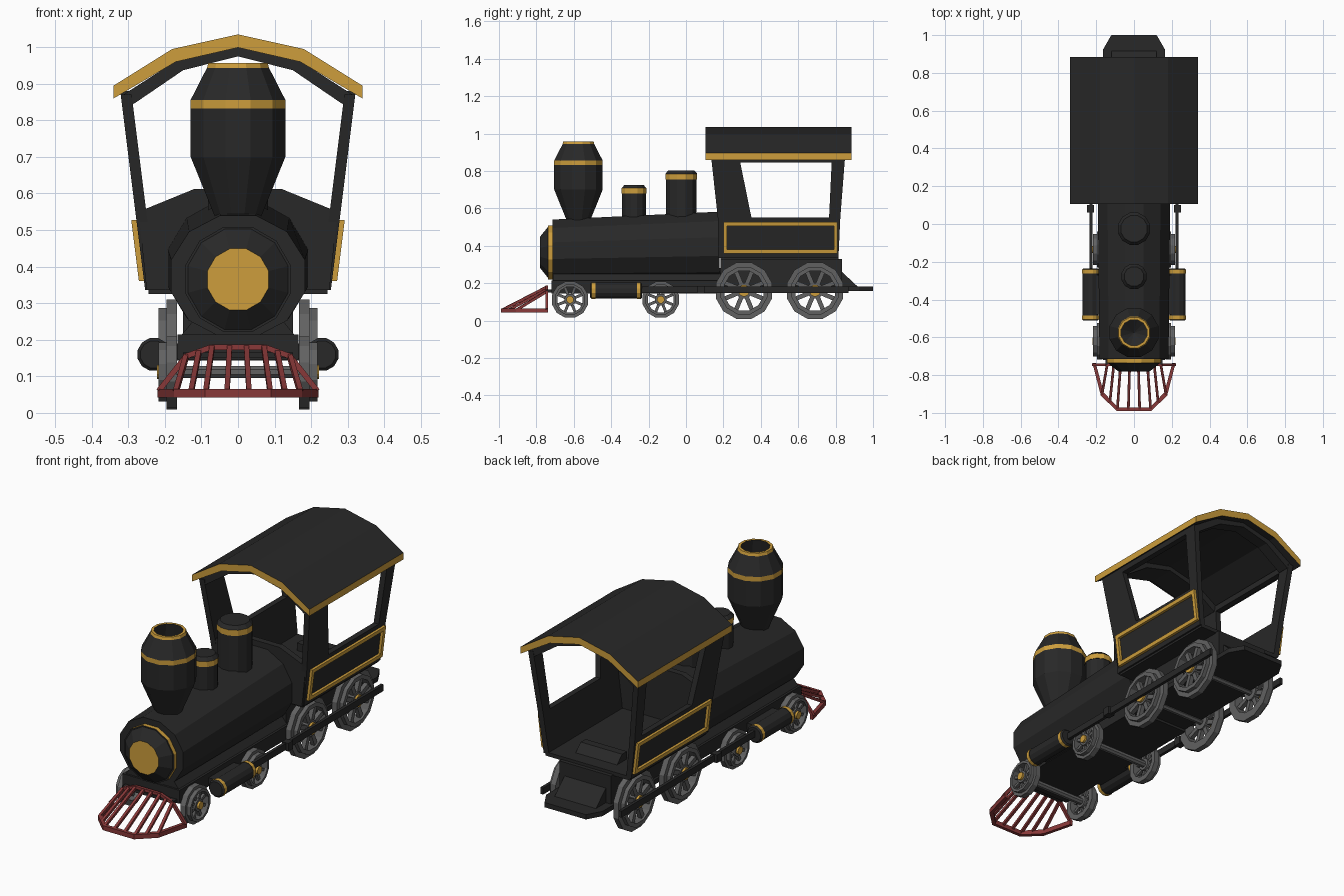
import bpy, bmesh, math
from mathutils import Vector

if "Cube" in bpy.data.objects:
    bpy.data.objects.remove(bpy.data.objects["Cube"])

COLORS = [("black paint", (0.021, 0.021, 0.021)), ("gold trim", (0.61, 0.34, 0.045)),
          ("grey steel", (0.12, 0.12, 0.12)), ("red paint", (0.25, 0.04, 0.04))]
BLACK, GOLD, GREY, RED = range(4)
MATS = []
for label, rgb in COLORS:
    m = bpy.data.materials.new(label)
    m.diffuse_color = (*rgb, 1)
    m.use_nodes = True
    m.node_tree.nodes["Principled BSDF"].inputs["Base Color"].default_value = m.diffuse_color
    MATS.append(m)


def finish(name, bm):
    bmesh.ops.remove_doubles(bm, verts=bm.verts, dist=0.0002)
    bmesh.ops.recalc_face_normals(bm, faces=bm.faces)
    me = bpy.data.meshes.new(name)
    bm.to_mesh(me)
    bm.free()
    for m in MATS:
        me.materials.append(m)
    ob = bpy.data.objects.new(name, me)
    bpy.context.collection.objects.link(ob)
    return ob


def skin(bm, lo, hi, mat):
    """Solid between two matching outlines."""
    a = [bm.verts.new(p) for p in lo]
    b = [bm.verts.new(p) for p in hi]
    n = len(a)
    faces = [bm.faces.new(a), bm.faces.new(b)]
    faces += [bm.faces.new((a[i], a[(i + 1) % n], b[(i + 1) % n], b[i])) for i in range(n)]
    for f in faces:
        f.material_index = mat


def place(axis, t, u, v):
    return {"x": (t, u, v), "y": (u, t, v), "z": (u, v, t)}[axis]


def prism(bm, axis, pts, t0, t1, mat=BLACK):
    skin(bm, [place(axis, t0, *p) for p in pts], [place(axis, t1, *p) for p in pts], mat)


def box(bm, x0, x1, y0, y1, z0, z1, mat=BLACK):
    prism(bm, "z", [(x0, y0), (x1, y0), (x1, y1), (x0, y1)], z0, z1, mat)


def bar(bm, p, q, w, mat):
    p, q = Vector(p), Vector(q)
    d = (q - p).normalized()
    s = d.cross(Vector((0, 0, 1)) if abs(d.z) < 0.9 else Vector((0, 1, 0))).normalized() * w / 2
    u = s.cross(d)
    off = (s + u, s - u, -s - u, u - s)
    skin(bm, [p + o for o in off], [q + o for o in off], mat)


def lathe(bm, axis, center, profile, n=12, mirror=1):
    """Profile rows are (position along axis, radius, colour of the next band)."""
    c = Vector(center)
    rings = []
    for t, r, _ in profile:
        ang = [2 * math.pi * (i + 0.5) / n for i in range(n)]
        rings.append([bm.verts.new(c + Vector(place(axis, t * mirror, r * math.cos(a), r * math.sin(a))))
                      for a in ang])
    for k in range(len(rings) - 1):
        for i in range(n):
            j = (i + 1) % n
            f = bm.faces.new((rings[k][i], rings[k][j], rings[k + 1][j], rings[k + 1][i]))
            f.material_index = profile[k][2]


def side_slab(bm, s, pts, out0, out1, mat=BLACK):
    """Slab lying on the leaning cab side; pts are (y, z)."""
    def pt(y, z, o):
        return (s * (0.254 + (z - 0.336) * 0.125 + o), y, z)
    skin(bm, [pt(y, z, out0) for y, z in pts], [pt(y, z, out1) for y, z in pts], mat)


# Boiler: wide barrel rising slightly to the rear
bm = bmesh.new()
lathe(bm, "y", (0, 0, 0.374), [(-0.715, 0, 0), (-0.715, 0.172, 0), (0.18, 0.193, 0), (0.18, 0, 0)])
for v in bm.verts:
    v.co.x *= 1.1 if v.co.y < 0 else 1.03
    if v.co.y > 0:
        v.co.z += 0.022
finish("boiler", bm)

# Front door with gold disc and ring
bm = bmesh.new()
lathe(bm, "y", (0, 0, 0.365), [(-0.78, 0, GOLD), (-0.78, 0.087, BLACK), (-0.737, 0.142, BLACK),
                               (-0.737, 0.149, GOLD), (-0.712, 0.149, GOLD), (-0.712, 0, GOLD)])
finish("boiler_door", bm)

# Smokestack, hollow at the top
bm = bmesh.new()
lathe(bm, "z", (0, -0.575, 0), [(0.50, 0.065, 0), (0.54, 0.067, 0), (0.70, 0.134, 0), (0.832, 0.134, GOLD),
      (0.856, 0.134, 0), (0.943, 0.088, GOLD), (0.957, 0.084, GOLD), (0.957, 0.07, 0),
      (0.86, 0.085, 0), (0.80, 0, 0)])
finish("smokestack", bm)

# Steam domes
for name, y, r, g0, g1, top in (("small_dome", -0.278, 0.069, 0.68, 0.708, 0.725),
                                ("large_dome", -0.025, 0.088, 0.755, 0.785, 0.803)):
    bm = bmesh.new()
    lathe(bm, "z", (0, y, 0), [(0.5, r - 0.003, 0), (g0, r - 0.003, 0), (g0, r, GOLD), (g1, r, 0),
                               (top, r - 0.016, 0), (top, 0, 0)])
    finish(name, bm)

# Chassis, firebox and rear deck with cut corners
bm = bmesh.new()
box(bm, -0.165, 0.165, -0.72, 0.2, 0.145, 0.215)
prism(bm, "y", [(-0.165, 0.2), (0.165, 0.2), (0.1, 0.28), (-0.1, 0.28)], -0.71, 0.19)
prism(bm, "z", [(-0.163, 0.19), (0.163, 0.19), (0.163, 0.925), (0.12, 1.0), (-0.12, 1.0), (-0.163, 0.925)],
      0.158, 0.183)
box(bm, -0.15, 0.15, 0.185, 0.835, 0.18, 0.33)
finish("chassis", bm)

# Cab floor and sloped rear hump
bm = bmesh.new()
box(bm, -0.245, 0.245, 0.185, 0.815, 0.325, 0.345)
prism(bm, "x", [(0.66, 0.18), (0.66, 0.385), (0.70, 0.385), (0.92, 0.18)], -0.12, 0.12)
finish("cab_floor", bm)

# Cab front wall
bm = bmesh.new()
prism(bm, "y", [(-0.25, 0.336), (0.25, 0.336), (0.272, 0.55), (0.12, 0.612), (-0.12, 0.612), (-0.272, 0.55)],
      0.172, 0.205)
finish("cab_front_wall", bm)

# Cab sides: lower wall, pillars, top beam, gold framed panel
for s, label in ((-1, "left"), (1, "right")):
    bm = bmesh.new()
    for quad in ([(0.185, 0.336), (0.815, 0.336), (0.825, 0.55), (0.17, 0.55)],
                 [(0.17, 0.55), (0.35, 0.55), (0.285, 0.87), (0.135, 0.87)],
                 [(0.765, 0.55), (0.825, 0.55), (0.85, 0.87), (0.78, 0.87)],
                 [(0.27, 0.845), (0.79, 0.845), (0.79, 0.88), (0.27, 0.88)]):
        side_slab(bm, s, quad, -0.03, 0)
    finish("cab_side_" + label, bm)
    bm = bmesh.new()
    for y0, y1, z0, z1 in ((0.2, 0.81, 0.36, 0.38), (0.2, 0.81, 0.507, 0.527),
                           (0.2, 0.22, 0.38, 0.507), (0.79, 0.81, 0.38, 0.507)):
        side_slab(bm, s, [(y0, z0), (y1, z0), (y1, z1), (y0, z1)], -0.005, 0.014, GOLD)
    finish("cab_panel_frame_" + label, bm)

# Roof with gold edges, and the arches under it
top = [(-0.34, 0.895), (-0.18, 0.995), (0, 1.035), (0.18, 0.995), (0.34, 0.895)]
under = [(0.34, 0.86), (0.17, 0.96), (0, 0.999), (-0.17, 0.96), (-0.34, 0.86)]
bm = bmesh.new()
prism(bm, "y", top + under, 0.105, 0.885)
bm.normal_update()
for f in bm.faces:
    if abs(f.normal.z) < 0.1:
        f.material_index = GOLD
finish("cab_roof", bm)
bm = bmesh.new()
arch = [(-0.32, 0.866), (-0.17, 0.962), (0, 1.002), (0.17, 0.962), (0.32, 0.866),
        (0.285, 0.845), (0.15, 0.937), (0, 0.975), (-0.15, 0.937), (-0.285, 0.845)]
prism(bm, "y", arch, 0.14, 0.28)
prism(bm, "y", arch, 0.785, 0.847)
finish("cab_arches", bm)

# Spoked wheels in pairs with axles
for name, y, z, r in (("front_wheels", -0.62, 0.112, 0.1), ("middle_wheels", -0.135, 0.112, 0.1),
                      ("front_drive_wheels", 0.31, 0.16, 0.156), ("rear_drive_wheels", 0.69, 0.16, 0.156)):
    bm = bmesh.new()
    for s in (-1, 1):
        lathe(bm, "x", (0, y, z), [(0.167, 0.72 * r, GREY), (0.167, r, GREY), (0.196, r, GREY),
              (0.196, 0.84 * r, GREY), (0.217, 0.84 * r, GREY), (0.217, 0.7 * r, GREY),
              (0.167, 0.72 * r, GREY)], mirror=s)
        for k in range(8):
            a = math.pi * (k + 0.5) / 4
            bar(bm, (s * 0.194, y, z), (s * 0.194, y + 0.75 * r * math.cos(a), z + 0.75 * r * math.sin(a)),
                0.15 * r, GREY)
        h = 0.2 * r
        lathe(bm, "x", (0, y, z), [(0.175, 0, GREY), (0.175, h + 0.012, GREY), (0.21, h + 0.012, GREY),
                                   (0.21, h, GOLD), (0.221, h, GOLD), (0.221, 0, GOLD)], mirror=s)
    lathe(bm, "x", (0, y, z), [(-0.18, 0.018, GREY), (0.18, 0.018, GREY)], n=8)
    finish(name, bm)

# Steam cylinders and drive rods
for s, label in ((-1, "left"), (1, "right")):
    bm = bmesh.new()
    lathe(bm, "y", (s * 0.23, 0, 0.16), [(-0.512, 0, 0), (-0.512, 0.038, 0), (-0.505, 0.046, GOLD),
          (-0.485, 0.046, 0), (-0.485, 0.044, 0), (-0.262, 0.044, 0), (-0.262, 0.046, GOLD),
          (-0.242, 0.046, 0), (-0.235, 0.038, 0), (-0.235, 0, 0)])
    box(bm, *sorted((s * 0.15, s * 0.21)), -0.48, -0.27, 0.148, 0.19)
    finish("steam_cylinder_" + label, bm)
    bm = bmesh.new()
    box(bm, *sorted((s * 0.219, s * 0.235)), -0.25, 0.87, 0.148, 0.182)
    box(bm, *sorted((s * 0.212, s * 0.25)), 0.06, 0.1, 0.144, 0.186)
    finish("drive_rod_" + label, bm)

# Red pilot grille: base rail, top rail and slats
base = [(0.22, -0.737), (0.175, -0.91), (0.09, -0.99)]
base = [(-x, y) for x, y in base] + base[::-1]
inner = [(x * 0.92, max(y + 0.018, -0.975) if y < -0.8 else y) for x, y in base]
crest = [(-0.217, 0.06), (-0.142, 0.155), (-0.073, 0.18), (0.073, 0.18), (0.142, 0.155), (0.217, 0.06)]
bm = bmesh.new()
for i in range(5):
    prism(bm, "z", [base[i], base[i + 1], inner[i + 1], inner[i]], 0.042, 0.066, RED)
    bar(bm, (crest[i][0], -0.745, crest[i][1]), (crest[i + 1][0], -0.745, crest[i + 1][1]), 0.015, RED)
for s in (-1, 1):
    for tx, tz, bx, by in ((0.023, 0.18, 0.03, -0.982), (0.071, 0.18, 0.088, -0.98),
                           (0.107, 0.167, 0.128, -0.945), (0.142, 0.155, 0.17, -0.905)):
        bar(bm, (s * tx, -0.745, tz), (s * bx, by, 0.058), 0.014, RED)
box(bm, -0.15, 0.15, -0.745, -0.715, 0.15, 0.165, BLACK)
finish("pilot_grille", bm)
